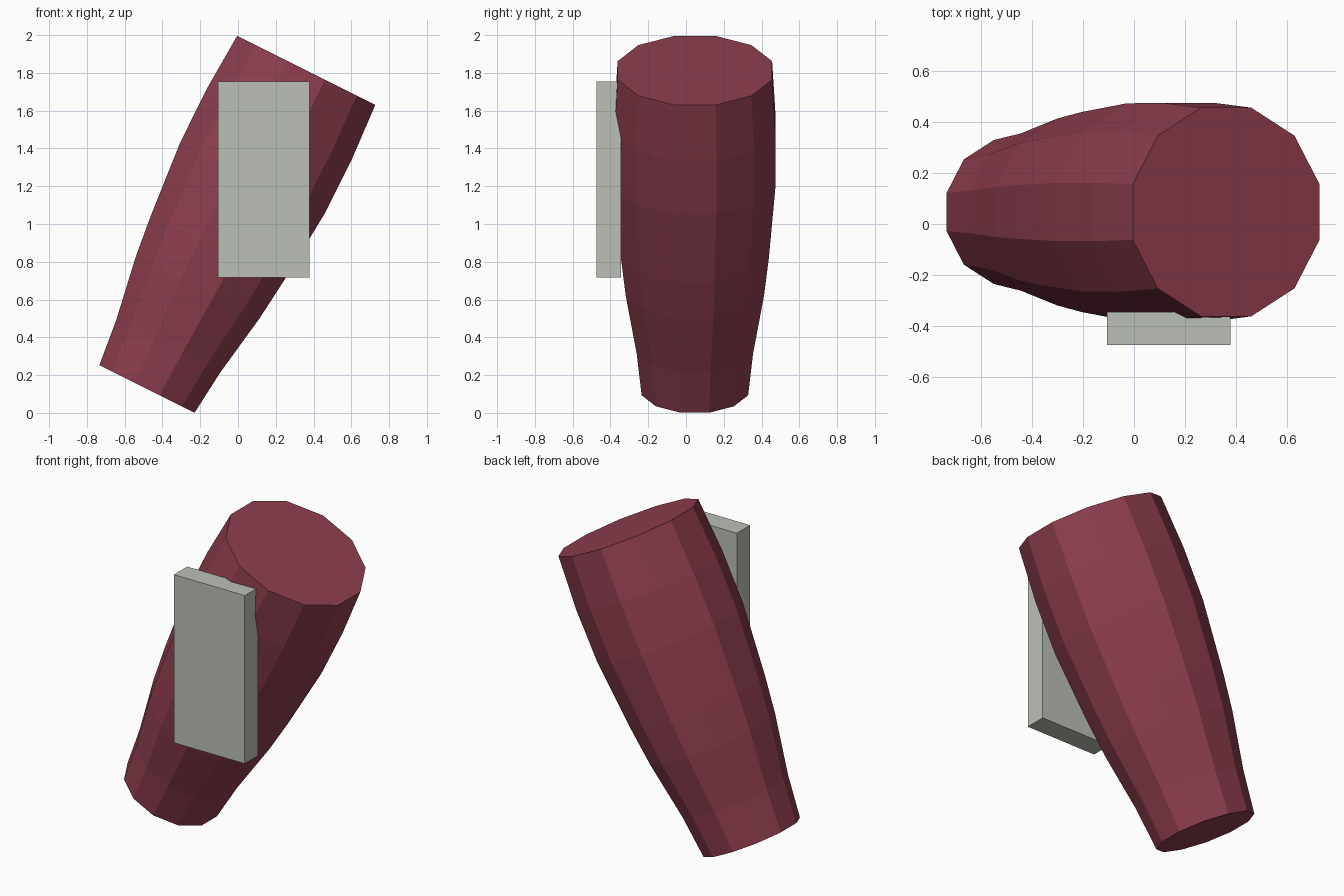
import bpy, bmesh, math
from mathutils import Matrix

if "Cube" in bpy.data.objects:
    bpy.data.objects.remove(bpy.data.objects["Cube"])


def material(name, rgb):
    m = bpy.data.materials.new(name)
    m.diffuse_color = (*rgb, 1)
    m.use_nodes = True
    m.node_tree.nodes["Principled BSDF"].inputs["Base Color"].default_value = m.diffuse_color
    return m


def finish(bm, name, mat):
    bmesh.ops.recalc_face_normals(bm, faces=bm.faces)
    me = bpy.data.meshes.new(name)
    bm.to_mesh(me)
    bm.free()
    me.materials.append(mat)
    ob = bpy.data.objects.new(name, me)
    bpy.context.collection.objects.link(ob)
    return ob


maroon = material("maroon", (0.27, 0.048, 0.076))
pale_grey = material("pale grey", (0.503, 0.527, 0.468))

# Tapered twelve-sided sleeve: (distance along axis, half width across flats)
SIDES = 12
profile = [(0, 0.282), (0.25, 0.308), (0.60, 0.366), (0.83, 0.392),
           (1.245, 0.426), (1.565, 0.427), (1.885, 0.409)]
bm = bmesh.new()
rings = []
for t, flat in profile:
    r = flat / math.cos(math.pi / SIDES)
    angles = [(i + 0.5) * 2 * math.pi / SIDES for i in range(SIDES)]
    rings.append([bm.verts.new((r * math.cos(a), r * math.sin(a), t)) for a in angles])
for low, high in zip(rings, rings[1:]):
    for i in range(SIDES):
        j = (i + 1) % SIDES
        bm.faces.new((low[i], low[j], high[j], high[i]))
bm.faces.new(rings[0])
bm.faces.new(rings[-1])
# Lean the sleeve to the right
lean = math.atan(0.5)
bm.transform(Matrix.Translation((-0.482, 0.047, 0.127)) @ Matrix.Rotation(lean, 4, 'Y'))
finish(bm, "sleeve", maroon)

# Upright plate on the front
bm = bmesh.new()
bmesh.ops.create_cube(bm, size=1)
bm.transform(Matrix.Translation((0.136, -0.409, 1.235))
             @ Matrix.Diagonal((0.484, 0.13, 1.038, 1)))
finish(bm, "front_plate", pale_grey)
